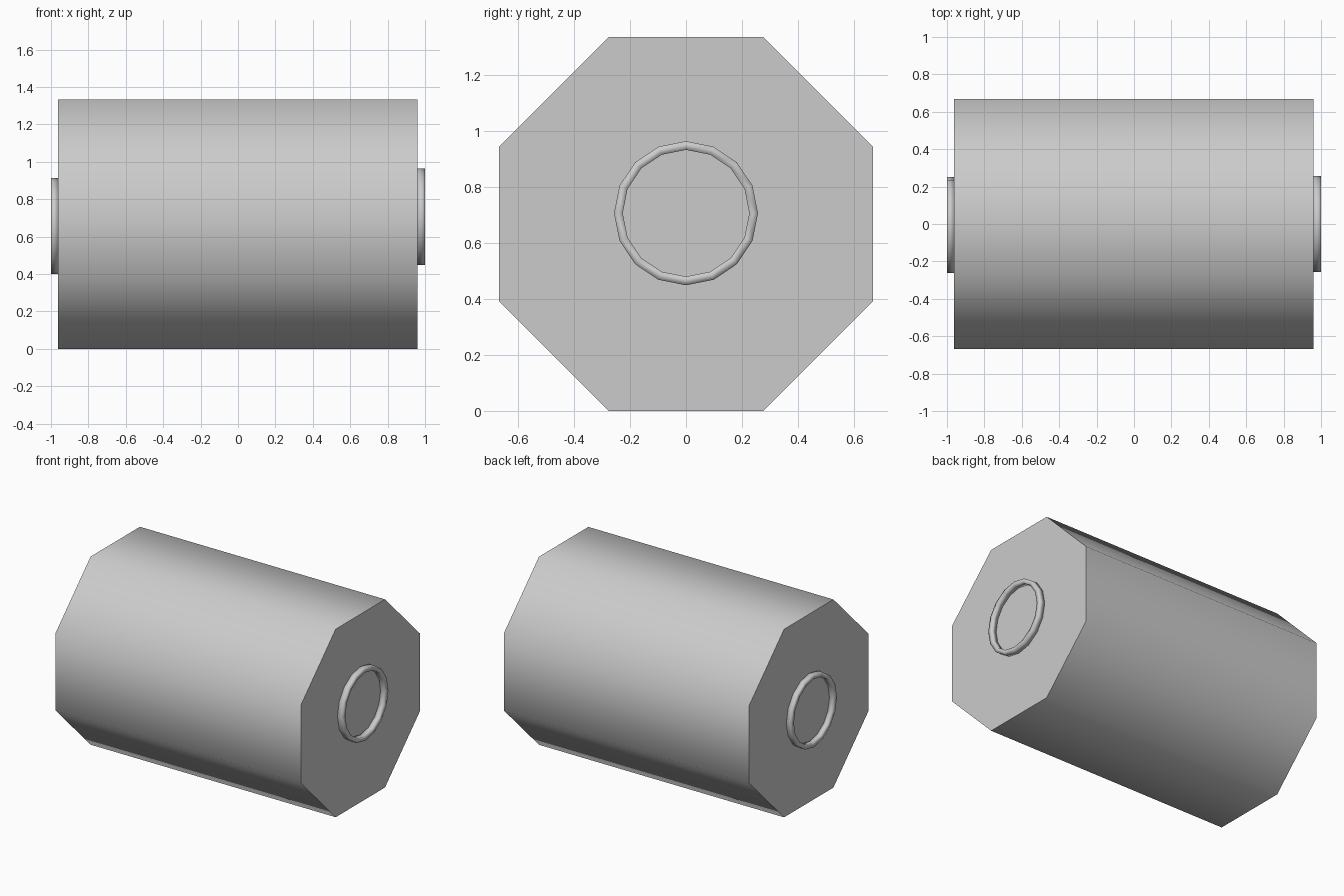
import bpy, bmesh, math

if "Cube" in bpy.data.objects:
    bpy.data.objects.remove(bpy.data.objects["Cube"])

APOTHEM = 0.667
X0, X1 = -0.963, 0.96


def smooth(obj, angle):
    bpy.ops.object.select_all(action='DESELECT')
    obj.select_set(True)
    bpy.context.view_layer.objects.active = obj
    bpy.ops.object.shade_smooth_by_angle(angle=math.radians(angle))


def loft(name, loops, closed, angle):
    """Skin a list of equal-length point loops; cap the ends or close the chain."""
    bm = bmesh.new()
    rows = [[bm.verts.new(p) for p in loop] for loop in loops]
    pairs = list(zip(rows, rows[1:]))
    if closed:
        pairs.append((rows[-1], rows[0]))
    else:
        bm.faces.new(rows[0])
        bm.faces.new(rows[-1])
    n = len(rows[0])
    for a, b in pairs:
        for i in range(n):
            j = (i + 1) % n
            bm.faces.new((a[i], a[j], b[j], b[i]))
    bmesh.ops.recalc_face_normals(bm, faces=bm.faces)
    mesh = bpy.data.meshes.new(name)
    bm.to_mesh(mesh)
    bm.free()
    obj = bpy.data.objects.new(name, mesh)
    bpy.context.collection.objects.link(obj)
    smooth(obj, angle)
    return obj


def circle(x, r, n, cy, cz, turn=0.0):
    return [(x, cy + r * math.cos(turn + 2 * math.pi * i / n),
             cz + r * math.sin(turn + 2 * math.pi * i / n)) for i in range(n)]


# Octagonal body, smooth around its sides with crisp end caps
radius = APOTHEM / math.cos(math.pi / 8)
loft("body", [circle(x, radius, 8, 0, APOTHEM, math.pi / 8) for x in (X0, X1)],
     False, 60)

# Raised square-section ring on each end
for name, xa, xb, cy, cz in (("right_ring", X1, 1.0, 0.0, 0.706),
                             ("left_ring", X0, -1.0, -0.006, 0.657)):
    section = ((xa, 0.257), (xb, 0.257), (xb, 0.226), (xa, 0.226))
    loft(name, [circle(x, r, 16, cy, cz) for x, r in section], True, 180)
